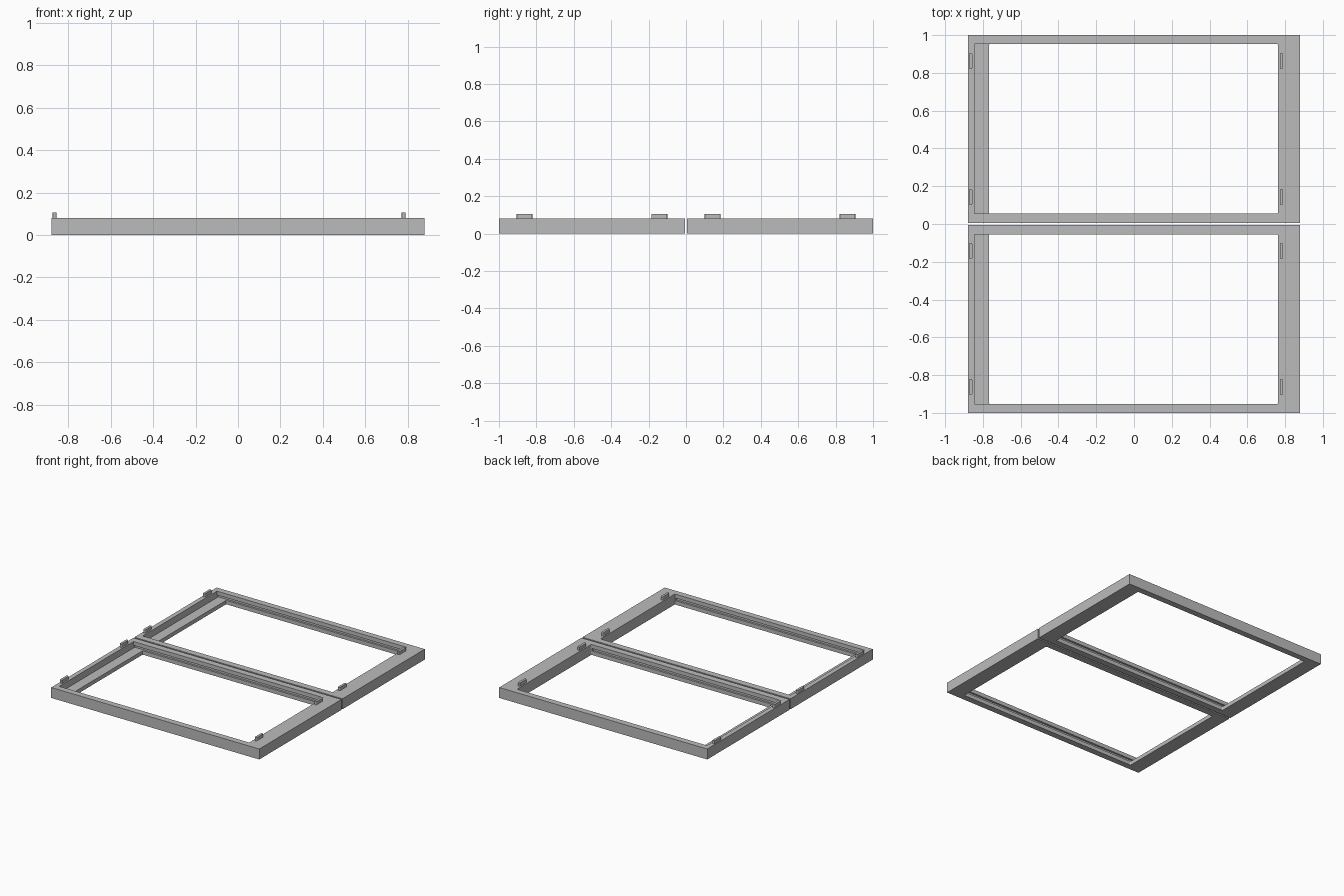
import bpy, bmesh, math

if "Cube" in bpy.data.objects:
    bpy.data.objects.remove(bpy.data.objects["Cube"])

grey = bpy.data.materials.new("plain_grey")
grey.diffuse_color = (0.5, 0.5, 0.5, 1)
grey.use_nodes = True
grey.node_tree.nodes["Principled BSDF"].inputs["Base Color"].default_value = grey.diffuse_color


def box(name, x, y, z, corner=0.0):
    """Box from (min, max) ranges, with optional rounded vertical edges."""
    bm = bmesh.new()
    bmesh.ops.create_cube(bm, size=1)
    for v in bm.verts:
        for i, (lo, hi) in enumerate((x, y, z)):
            v.co[i] = (lo + hi) / 2 + v.co[i] * (hi - lo)
    if corner:
        upright = [e for e in bm.edges
                   if abs(e.verts[0].co.z - e.verts[1].co.z) > 1e-4]
        bmesh.ops.bevel(bm, geom=upright, offset=corner, segments=4,
                        profile=0.5, affect='EDGES')
    me = bpy.data.meshes.new(name)
    bm.to_mesh(me)
    bm.free()
    me.materials.append(grey)
    ob = bpy.data.objects.new(name, me)
    bpy.context.collection.objects.link(ob)
    return ob


def cut(target, cutter):
    mod = target.modifiers.new("cut", 'BOOLEAN')
    mod.operation = 'DIFFERENCE'
    mod.solver = 'EXACT'
    mod.object = cutter
    cutter.hide_render = True
    cutter.hide_viewport = True


def span(side, a, b):
    """Range along y, mirrored for the front frame."""
    return tuple(sorted((side * a, side * b)))


for side, label in ((1, "back"), (-1, "front")):
    # Frame with a wide right rail
    frame = box(label + "_frame", (-0.88, 0.88), span(side, 0.006, 1), (0, 0.08))
    inner = span(side, 0.055, 0.953)

    # Main opening, then the recess that leaves a low ledge on the left
    cut(frame, box(label + "_opening_cutter", (-0.768, 0.762), inner, (-0.5, 0.5), 0.006))
    cut(frame, box(label + "_ledge_cutter", (-0.845, -0.3), inner, (0.03, 0.5)))

    # Panel slots along the inside of the long bars
    cut(frame, box(label + "_slot_cutter", (-0.845, 0.755),
                   span(side, 0.04, 0.968), (0.03, 0.05)))

    # Rounded locating tabs on top of the side rails
    for x, where in ((-0.865, "left"), (0.781, "right")):
        for a, b, place in ((0.10, 0.185, "inner"), (0.82, 0.905, "outer")):
            box(f"{label}_{where}_{place}_tab", (x - 0.009, x + 0.009),
                span(side, a, b), (0.075, 0.105), 0.0075)
